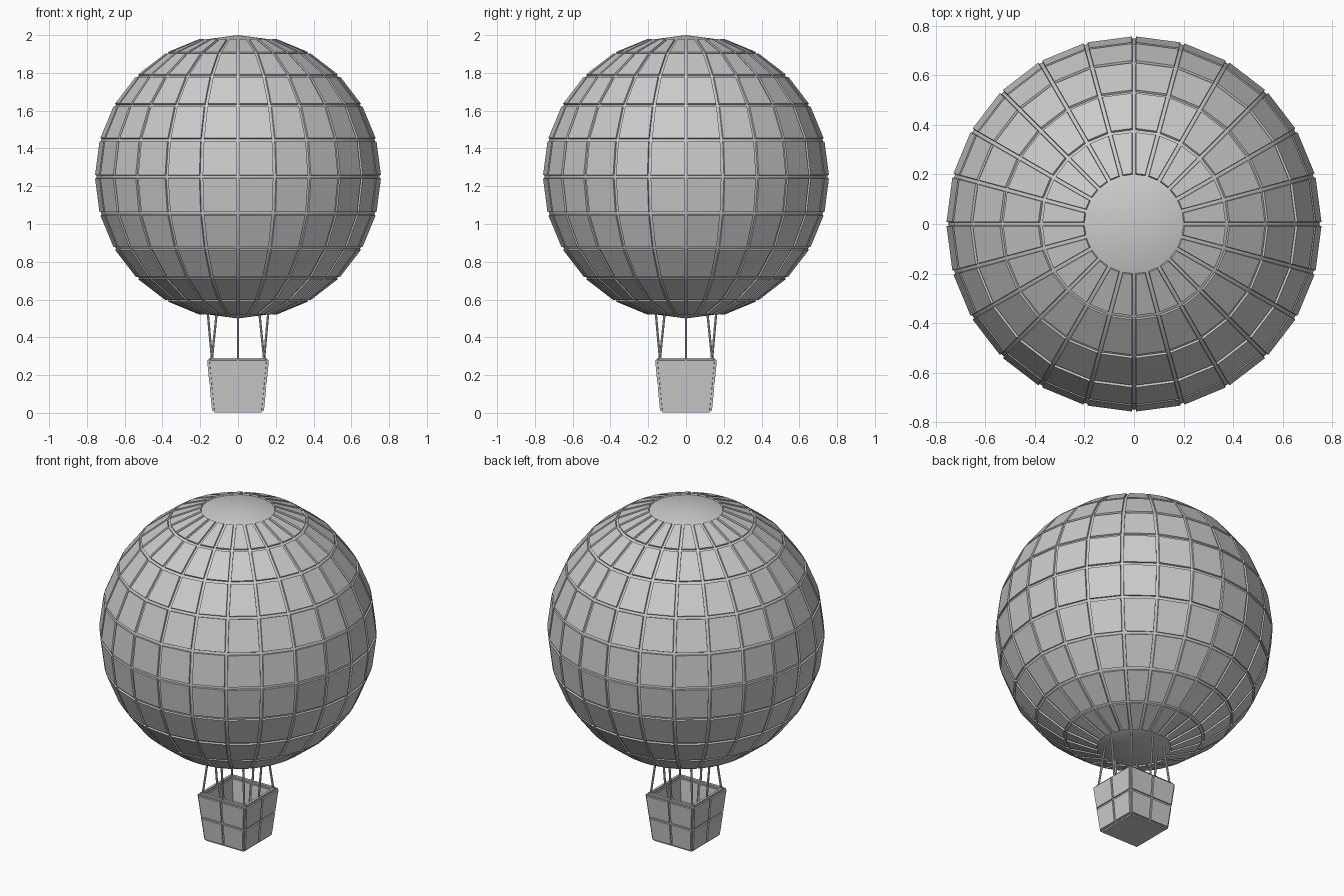
import bpy, bmesh
from math import radians, sin, cos, pi
from mathutils import Vector, Matrix

cube = bpy.data.objects.get("Cube")
if cube:
    bpy.data.objects.remove(cube, do_unlink=True)

grey = bpy.data.materials.new("light_grey")
grey.use_nodes = True
COLOUR = (0.6, 0.6, 0.6, 1)
grey.diffuse_color = COLOUR
grey.node_tree.nodes["Principled BSDF"].inputs["Base Color"].default_value = COLOUR


def finish(bm, name):
    mesh = bpy.data.meshes.new(name)
    bm.to_mesh(mesh)
    bm.free()
    mesh.materials.append(grey)
    obj = bpy.data.objects.new(name, mesh)
    bpy.context.collection.objects.link(obj)
    bpy.ops.object.select_all(action="DESELECT")
    obj.select_set(True)
    bpy.context.view_layer.objects.active = obj
    bpy.ops.object.shade_smooth_by_angle(angle=radians(20))
    return obj


def raise_panels(bm, faces, gap, height):
    """Turn every face into a raised panel framed by a groove."""
    bmesh.ops.inset_individual(bm, faces=faces, thickness=gap, use_even_offset=True)
    bmesh.ops.inset_individual(bm, faces=faces, thickness=0.001, depth=height,
                               use_even_offset=True)


# Envelope: panelled sphere with smooth caps at the poles
bm = bmesh.new()
bmesh.ops.create_uvsphere(bm, u_segments=24, v_segments=12, radius=0.75,
                          matrix=Matrix.Translation((0, 0, 1.25)))
bmesh.ops.recalc_face_normals(bm, faces=bm.faces)
raise_panels(bm, [f for f in bm.faces if len(f.verts) == 4], 0.007, 0.009)
finish(bm, "envelope")

# Basket: tapered open box, each side split into four panels
bm = bmesh.new()
BOTTOM, TOP, WALL = 0.008, 0.284, 0.026


def ring(half, z):
    corners = [Vector((x, y, z)) for x, y in
               ((-half, -half), (half, -half), (half, half), (-half, half))]
    points = []
    for i, c in enumerate(corners):
        points += [c, (c + corners[(i + 1) % 4]) / 2]
    return [bm.verts.new(p) for p in points]


low = ring(0.130, BOTTOM)
middle = ring(0.1435, (BOTTOM + TOP) / 2)
top = ring(0.157, TOP)
inner_top = ring(0.157 - WALL, TOP)
inner_middle = ring(0.1435 - WALL, (BOTTOM + TOP) / 2)
inner_low = ring(0.130 - WALL, BOTTOM + WALL)
loops = [low, middle, top, inner_top, inner_middle, inner_low]
for a, b in zip(loops, loops[1:]):
    for i in range(8):
        j = (i + 1) % 8
        bm.faces.new((a[i], a[j], b[j], b[i]))
bm.faces.new(low[::-1])
bm.faces.new(inner_low)
bmesh.ops.recalc_face_normals(bm, faces=bm.faces)
raise_panels(bm, bm.faces[:], 0.005, 0.007)
finish(bm, "basket")

# Ropes: from a circle under the envelope to the corners and side middles
for i in range(8):
    angle = i * pi / 4
    direction = Vector((cos(angle), sin(angle), 0))
    square = direction / max(abs(direction.x), abs(direction.y))
    start = square * 0.138 + Vector((0, 0, TOP))
    end = direction * 0.16 + Vector((0, 0, 0.53))
    span = end - start
    bm = bmesh.new()
    turn = span.to_track_quat("Z", "Y").to_matrix().to_4x4()
    bmesh.ops.create_cone(bm, cap_ends=True, segments=8, radius1=0.006, radius2=0.006,
                          depth=span.length,
                          matrix=Matrix.Translation((start + end) / 2) @ turn)
    finish(bm, f"rope_{i + 1}")
